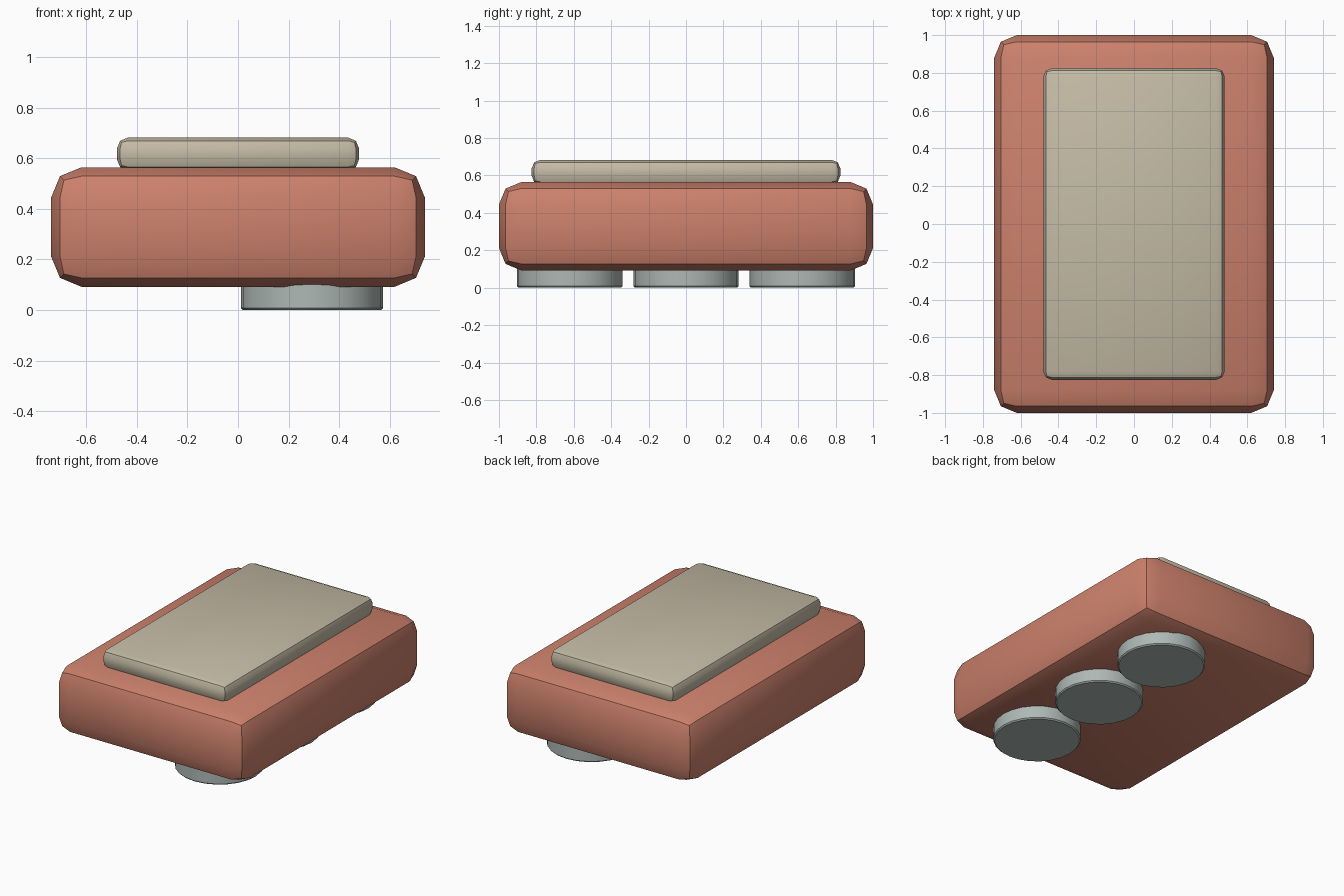
import bpy
import math

cube = bpy.data.objects.get("Cube")
if cube:
    bpy.data.objects.remove(cube, do_unlink=True)


def make_material(name, color):
    mat = bpy.data.materials.new(name)
    mat.use_nodes = True
    mat.diffuse_color = (*color, 1)
    mat.node_tree.nodes["Principled BSDF"].inputs["Base Color"].default_value = (*color, 1)
    return mat


def finish(obj, name, mat, bevel, segments):
    """Name, round off, colour and smooth the active part."""
    obj.name = name
    obj.data.materials.append(mat)
    mod = obj.modifiers.new("rounded_edges", 'BEVEL')
    mod.width = bevel
    mod.segments = segments
    mod.limit_method = 'ANGLE'
    bpy.ops.object.modifier_apply(modifier=mod.name)
    bpy.ops.object.shade_smooth_by_angle(angle=math.radians(30))


def rounded_box(name, width, depth, bottom, top, bevel, mat):
    bpy.ops.mesh.primitive_cube_add(size=1, location=(0, 0, (bottom + top) / 2))
    obj = bpy.context.object
    obj.scale = (width, depth, top - bottom)
    bpy.ops.object.transform_apply(location=False, rotation=False, scale=True)
    finish(obj, name, mat, bevel, 2)


def disc(name, y, mat):
    bpy.ops.mesh.primitive_cylinder_add(vertices=24, radius=0.282, depth=0.13,
                                        location=(0.293, y, 0.065))
    finish(bpy.context.object, name, mat, 0.008, 1)


terracotta = make_material("terracotta", (0.61, 0.22, 0.15))
beige = make_material("beige", (0.56, 0.50, 0.38))
grey = make_material("cool_grey", (0.42, 0.48, 0.46))

# Main block and the raised slab on top
rounded_box("body", 1.48, 2.0, 0.092, 0.565, 0.12, terracotta)
rounded_box("top_plate", 0.96, 1.65, 0.553, 0.683, 0.045, beige)

# Row of round feet under the left side
for name, y in (("front_foot", -0.622), ("middle_foot", 0), ("back_foot", 0.622)):
    disc(name, y, grey)
